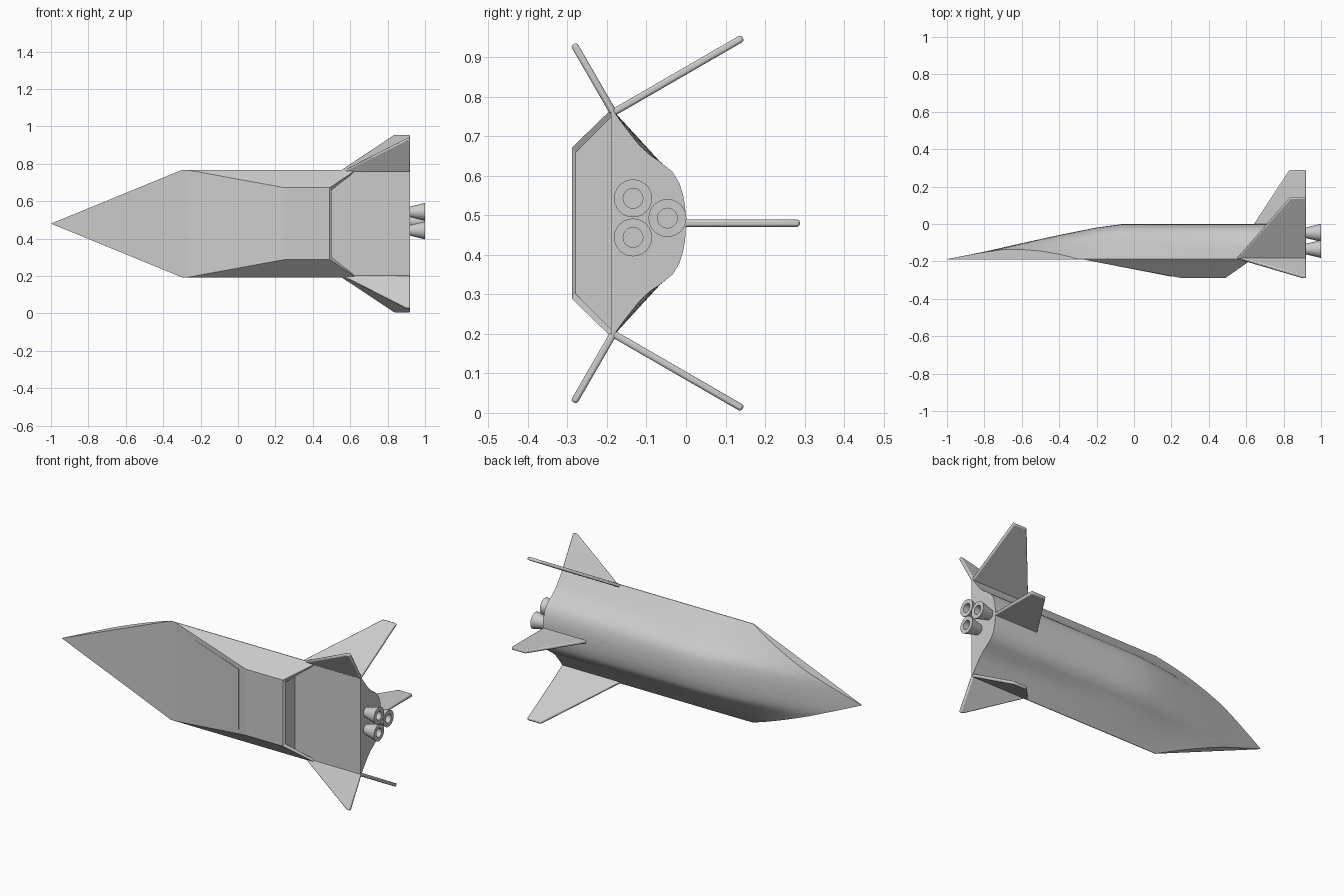
import bpy, bmesh, math
from mathutils import Vector

cube = bpy.data.objects.get("Cube")
if cube:
    bpy.data.objects.remove(cube, do_unlink=True)

MID = 0.48      # height of the symmetry plane
FLOOR = -0.19   # flat underside of the hull
TAIL = 0.92     # rear bulkhead

grey = bpy.data.materials.new("hull_grey")
grey.use_nodes = True
grey.diffuse_color = (0.6, 0.6, 0.6, 1)
grey.node_tree.nodes["Principled BSDF"].inputs["Base Color"].default_value = (0.6, 0.6, 0.6, 1)


def build(name, verts, faces, smooth=True):
    """Make a mesh object; z is given relative to the symmetry plane."""
    bm = bmesh.new()
    vs = [bm.verts.new((x, y, z + MID)) for x, y, z in verts]
    for f in faces:
        bm.faces.new([vs[i] for i in f])
    bmesh.ops.recalc_face_normals(bm, faces=bm.faces)
    mesh = bpy.data.meshes.new(name)
    bm.to_mesh(mesh)
    bm.free()
    mesh.materials.append(grey)
    ob = bpy.data.objects.new(name, mesh)
    bpy.context.collection.objects.link(ob)
    if smooth:
        bpy.ops.object.select_all(action='DESELECT')
        ob.select_set(True)
        bpy.context.view_layer.objects.active = ob
        bpy.ops.object.shade_smooth_by_angle(angle=math.radians(30))
    return ob


def interp(points, t):
    for (a, p), (b, q) in zip(points, points[1:]):
        if t <= b:
            return p + (q - p) * max(0, t - a) / (b - a)
    return points[-1][1]


# Hull: domed section, scaled along the nose and trimmed to a pointed plan
REAR = [(0, .19), (.04, .188), (.07, .183), (.1, .174), (.13, .156), (.155, .125),
        (.175, .095), (.2, .07), (.24, .038), (.287, .004)]
FORE = [(0, .19), (.04, .188), (.07, .183), (.1, .174), (.13, .153), (.155, .125),
        (.287, .004)]
RISE = [(-1, .01), (-.8, .22), (-.6, .46), (-.4, .69), (-.2, .9), (-.06, 1)]
COLS = 40
stations = [-.999, -.9, -.8, -.7, -.6, -.5, -.4, -.3, -.2, -.13, -.06, .1, .3, .5, .7, TAIL]
verts, faces = [], []
for x in stations:
    half = .287 * min(1, (x + 1) / .7)
    blend = min(1, max(0, x / .7))
    for i in range(COLS + 1):
        z = half * (2 * i / COLS - 1)
        top = interp(FORE, abs(z)) * (1 - blend) + interp(REAR, abs(z)) * blend
        verts.append((x, FLOOR + top * interp(RISE, x), z))
    verts += [(x, FLOOR, half), (x, FLOOR, -half)]
ring = COLS + 3
for s in range(len(stations) - 1):
    for i in range(ring):
        j = (i + 1) % ring
        faces.append((s * ring + i, s * ring + j, (s + 1) * ring + j, (s + 1) * ring + i))
faces.append(range(ring))
faces.append(range(len(verts) - ring, len(verts)))
build("hull", verts, faces)

# Belly: chamfered bulge with a recessed rear wall
half_belly = [(-.27, FLOOR, .287), (.25, -.288, .192), (.49, -.288, .192), (.63, FLOOR, .287),
              (.5, -.28, .178), (.5, FLOOR, .268), (.612, FLOOR, .268)]
n = len(half_belly)
verts = half_belly + [(x, y, -z) for x, y, z in half_belly]
faces = [(0, 1, 1 + n, n), (1, 2, 2 + n, 1 + n), (2, 4, 4 + n, 2 + n), (4, 5, 5 + n, 4 + n),
         (0, 3, 6, 5, 5 + n, 6 + n, 3 + n, n)]
for o in (0, n):
    faces += [(o, o + 1, o + 2, o + 3), (o + 2, o + 3, o + 6, o + 4), (o + 4, o + 6, o + 5)]
build("belly", verts, faces, smooth=False)

# Thin wedge panel on the sloping front of the belly
verts = []
for s in (1, -1):
    verts += [(-.24, -.1957, .255 * s), (.2, -.2815, .175 * s), (.2, -.2785, .175 * s)]
build("belly_panel", verts, [(0, 1, 2), (3, 4, 5), (0, 1, 4, 3), (1, 2, 5, 4), (2, 0, 3, 5)],
      smooth=False)


# Fins: flat plates with softened edges
def fin(name, outline, root, angle, thick=.018):
    """outline is (x, distance from root); angle turns from +y towards +z."""
    a = math.radians(angle)
    out = Vector((0, math.cos(a), math.sin(a)))
    side = Vector((0, -math.sin(a), math.cos(a))) * thick / 2
    base = Vector((0, *root))
    pts = [base + Vector((x, 0, 0)) + out * d for x, d in outline]
    k = len(pts)
    verts = [p + side for p in pts] + [p - side for p in pts]
    faces = [range(k), range(k, 2 * k)]
    faces += [(i, (i + 1) % k, (i + 1) % k + k, i + k) for i in range(k)]
    ob = build(name, verts, faces)
    bev = ob.modifiers.new("soft_edges", 'BEVEL')
    bev.width = .006
    bev.segments = 2


fin("dorsal_fin", [(.635, -.01), (.83, .288), (TAIL, .288), (TAIL, -.01)], (0, 0), 0)
for label, s in (("upper", 1), ("lower", -1)):
    root = (-.184, .28 * s)
    fin(label + "_wing", [(.55, 0), (.835, .378), (TAIL, .378), (TAIL, 0)], root, 30 * s)
    fin(label + "_belly_fin", [(.56, 0), (.9, .2), (TAIL, .2), (TAIL, 0)], root, 120 * s)

# Engines: flared bells with a bored end
BELL = [(TAIL - .01, .026), (1, .048), (1, .025), (.96, .025)]
SIDES = 24
for number, (cy, cz) in enumerate([(-.134, .063), (-.134, -.036), (-.047, .013)], 1):
    verts = [(x, cy + r * math.cos(i * math.tau / SIDES), cz + r * math.sin(i * math.tau / SIDES))
             for x, r in BELL for i in range(SIDES)]
    faces = [(b * SIDES + i, b * SIDES + (i + 1) % SIDES,
              (b + 1) * SIDES + (i + 1) % SIDES, (b + 1) * SIDES + i)
             for b in range(len(BELL) - 1) for i in range(SIDES)]
    faces += [range(SIDES), range(len(verts) - SIDES, len(verts))]
    build(f"engine_{number}", verts, faces)
